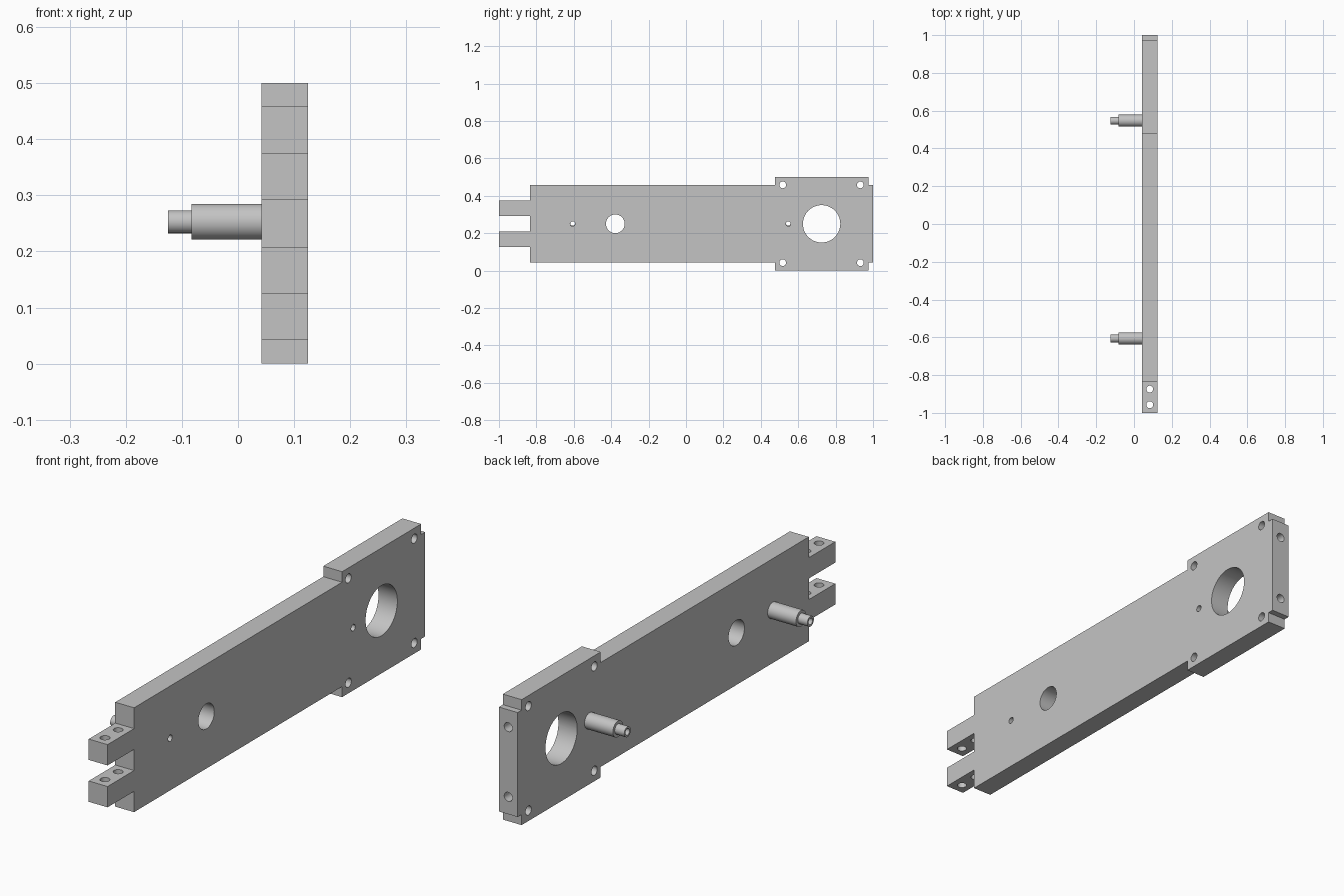
import bpy, bmesh, math
from mathutils import Matrix, Vector

cube = bpy.data.objects.get("Cube")
if cube:
    bpy.data.objects.remove(cube)

X0, X1 = 0.042, 0.125          # plate thickness range
XM = (X0 + X1) / 2
ZM = 0.25                      # mid height
PINS = (-0.606, 0.547)         # pin positions along y
BORE = 0.013

grey = bpy.data.materials.new("grey metal")
grey.use_nodes = True
colour = (0.55, 0.55, 0.55, 1)
grey.diffuse_color = colour
grey.node_tree.nodes["Principled BSDF"].inputs["Base Color"].default_value = colour


def make_object(name, bm):
    bmesh.ops.recalc_face_normals(bm, faces=bm.faces)
    mesh = bpy.data.meshes.new(name)
    bm.to_mesh(mesh)
    bm.free()
    mesh.materials.append(grey)
    obj = bpy.data.objects.new(name, mesh)
    bpy.context.collection.objects.link(obj)
    return obj


def activate(obj):
    bpy.ops.object.select_all(action='DESELECT')
    obj.select_set(True)
    bpy.context.view_layer.objects.active = obj


def smooth(obj):
    activate(obj)
    bpy.ops.object.shade_smooth_by_angle(angle=math.radians(30))


def add_cylinder(bm, centre, axis, radius, length, sides=48):
    turn = Vector((0, 0, 1)).rotation_difference(Vector(axis)).to_matrix().to_4x4()
    bmesh.ops.create_cone(bm, cap_ends=True, segments=sides, radius1=radius,
                          radius2=radius, depth=length,
                          matrix=Matrix.Translation(centre) @ turn)


# Plate outline: upper half from the fork slot to the end tab, then mirrored
upper = [(-0.833, 0.042), (-1, 0.042), (-1, 0.125), (-0.833, 0.125),
         (-0.833, 0.208), (0.477, 0.208), (0.477, 0.25), (0.975, 0.25),
         (0.975, 0.208), (1, 0.208)]
outline = upper + [(y, -h) for y, h in reversed(upper)]
bm = bmesh.new()
face = bm.faces.new([bm.verts.new((X0, y, ZM + h)) for y, h in outline])
side = bmesh.ops.extrude_face_region(bm, geom=[face])["geom"]
bmesh.ops.translate(bm, vec=(X1 - X0, 0, 0),
                    verts=[v for v in side if isinstance(v, bmesh.types.BMVert)])
plate = make_object("plate", bm)

# Drilled holes, gathered in one cutter
bm = bmesh.new()
across = [(0.725, 0, 0.1), (-0.378, 0, 0.05)]
across += [(y, 0, BORE) for y in PINS]
across += [(y, s * 0.208, 0.018) for y in (0.517, 0.932) for s in (-1, 1)]
for y, h, radius in across:
    add_cylinder(bm, (XM, y, ZM + h), (1, 0, 0), radius, 0.2)
for y in (-0.957, -0.874):
    add_cylinder(bm, (XM, y, ZM), (0, 0, 1), 0.018, 0.4)
for s in (-1, 1):
    add_cylinder(bm, (XM, 1, ZM + s * 0.139), (0, 1, 0), 0.018, 0.2)
cutter = make_object("hole_cutter", bm)
cutter.hide_render = True

cut = plate.modifiers.new("holes", 'BOOLEAN')
cut.operation = 'DIFFERENCE'
cut.solver = 'EXACT'
cut.object = cutter
activate(plate)
bpy.ops.object.modifier_apply(modifier=cut.name)
bpy.data.objects.remove(cutter)
smooth(plate)

# Stepped hollow pins, turned from a profile of (x, radius)
profile = [(X0, BORE), (X0, 0.032), (-0.083, 0.032), (-0.083, 0.0205),
           (-0.125, 0.0205), (-0.125, BORE)]
for name, y in zip(("front_pin", "back_pin"), PINS):
    bm = bmesh.new()
    centre = (0, y, ZM + 0.003)
    ring = [bm.verts.new((x, y, centre[2] + r)) for x, r in profile]
    edges = [bm.edges.new((a, b)) for a, b in zip(ring, ring[1:] + ring[:1])]
    bmesh.ops.spin(bm, geom=ring + edges, cent=centre, axis=(1, 0, 0),
                   angle=math.tau, steps=48, use_duplicate=False)
    bmesh.ops.remove_doubles(bm, verts=bm.verts, dist=0.0001)
    smooth(make_object(name, bm))
